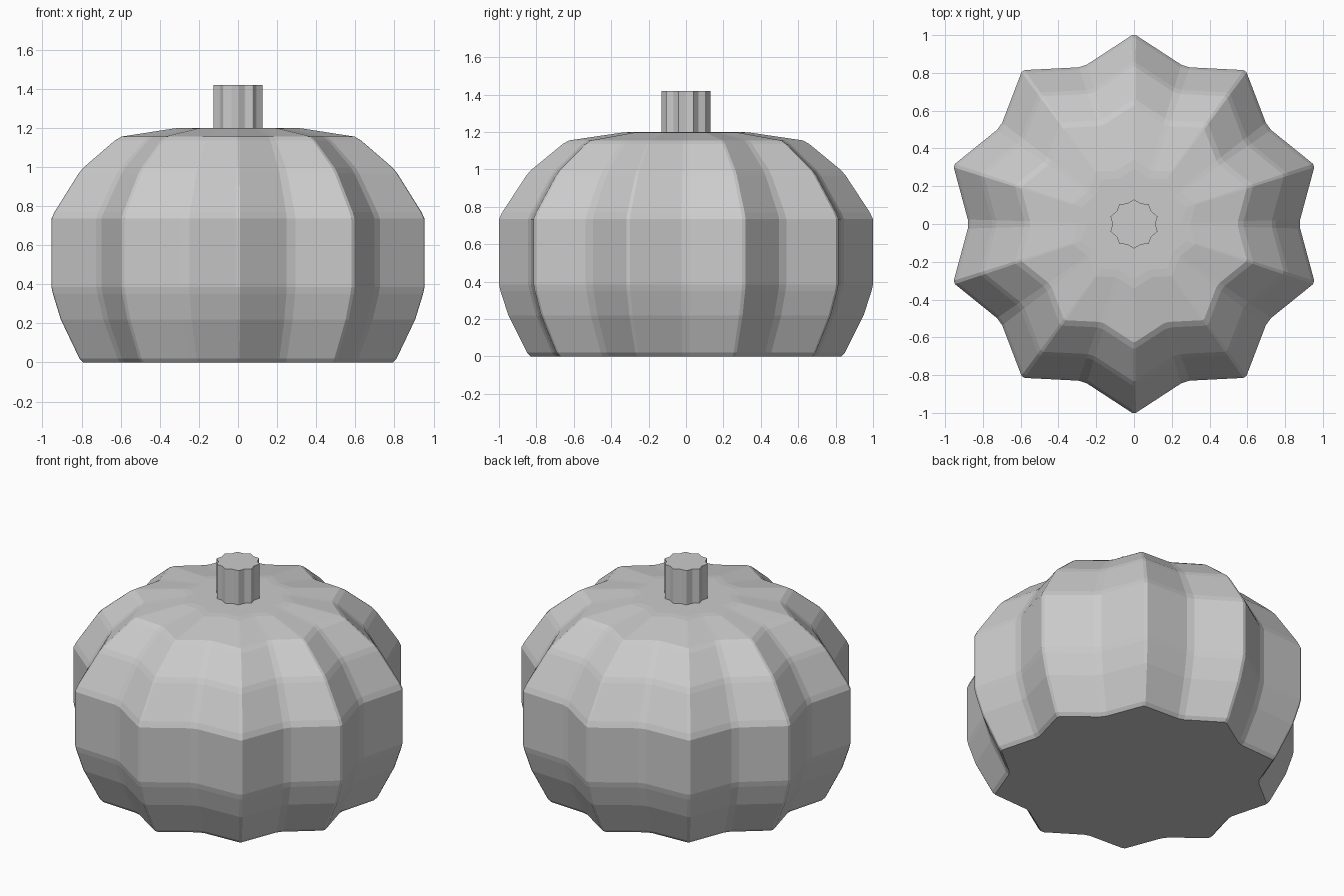
import bpy, bmesh
from math import sin, cos, pi

if "Cube" in bpy.data.objects:
    bpy.data.objects.remove(bpy.data.objects["Cube"])

LOBES = 10


def lobed_ring(bm, radius, z):
    """One ring of the fluted outline: narrow blunt ridges, wider blunt grooves."""
    step = 2 * pi / LOBES
    ring = []
    for i in range(LOBES):
        ridge = pi / 2 + i * step
        for r, a in ((1.0, -0.010), (1.0, 0.010),
                     (0.88, step / 2 - 0.027), (0.88, step / 2 + 0.027)):
            ring.append(bm.verts.new((radius * r * cos(ridge + a),
                                      radius * r * sin(ridge + a), z)))
    return ring


def lobed_solid(name, profile):
    """Closed solid lofted through (radius, height) rings."""
    bm = bmesh.new()
    rings = [lobed_ring(bm, r, z) for r, z in profile]
    n = len(rings[0])
    for low, high in zip(rings, rings[1:]):
        for i in range(n):
            j = (i + 1) % n
            bm.faces.new((low[i], low[j], high[j], high[i]))
    bm.faces.new(rings[0][::-1])
    bm.faces.new(rings[-1])
    bmesh.ops.recalc_face_normals(bm, faces=bm.faces)
    mesh = bpy.data.meshes.new(name)
    bm.to_mesh(mesh)
    bm.free()
    obj = bpy.data.objects.new(name, mesh)
    bpy.context.collection.objects.link(obj)
    return obj


# Fluted body with narrow chamfer bands at the profile corners
lobed_solid("pumpkin_body", [
    (0.83, 0.0), (0.85, 0.02), (0.935, 0.19), (0.95, 0.22),
    (0.992, 0.35), (1.0, 0.385), (1.0, 0.735), (0.983, 0.77),
    (0.855, 0.965), (0.83, 0.995), (0.66, 1.135), (0.625, 1.155),
    (0.34, 1.197), (0.29, 1.2)])

# Straight fluted stem
lobed_solid("stem", [(0.13, 1.19), (0.13, 1.42)])
